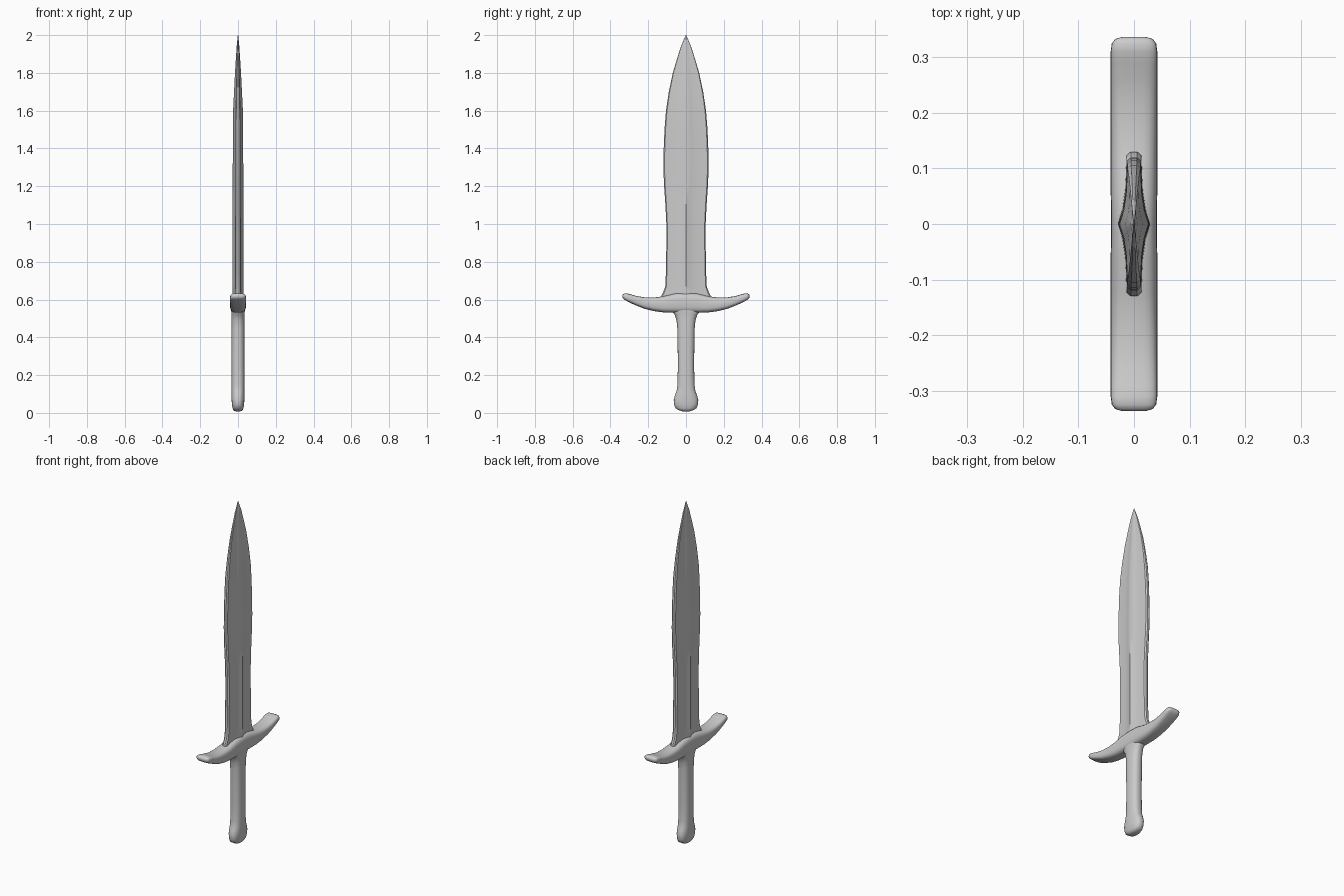
import bpy, bmesh, math


def loft(name, rings, angle):
    # Skin a list of closed rings and cap both ends
    bm = bmesh.new()
    loops = [[bm.verts.new(p) for p in ring] for ring in rings]
    n = len(loops[0])
    for a, b in zip(loops, loops[1:]):
        for i in range(n):
            j = (i + 1) % n
            bm.faces.new((a[i], a[j], b[j], b[i]))
    bm.faces.new(loops[0])
    bm.faces.new(loops[-1])
    bmesh.ops.recalc_face_normals(bm, faces=bm.faces)
    mesh = bpy.data.meshes.new(name)
    bm.to_mesh(mesh)
    bm.free()
    obj = bpy.data.objects.new(name, mesh)
    bpy.context.collection.objects.link(obj)
    bpy.ops.object.select_all(action='DESELECT')
    obj.select_set(True)
    bpy.context.view_layer.objects.active = obj
    bpy.ops.object.shade_smooth_by_angle(angle=math.radians(angle))
    return obj


def rounded(a, b, power, n=24):
    # Superellipse section with half sizes a and b
    pts = []
    for i in range(n):
        t = 2 * math.pi * i / n
        c, s = math.cos(t), math.sin(t)
        pts.append((a * math.copysign(abs(c) ** (2 / power), c),
                    b * math.copysign(abs(s) ** (2 / power), s)))
    return pts


# Leaf-shaped blade: (z, half width, half thickness at ridge)
blade = [(0.59, 0.130, 0.029), (0.62, 0.130, 0.029), (0.64, 0.120, 0.029),
         (0.67, 0.110, 0.029), (0.75, 0.106, 0.029), (0.9, 0.104, 0.029),
         (1.0, 0.104, 0.029), (1.1, 0.109, 0.028), (1.2, 0.116, 0.028),
         (1.3, 0.120, 0.028), (1.4, 0.118, 0.027), (1.5, 0.114, 0.027),
         (1.6, 0.106, 0.026), (1.7, 0.091, 0.021), (1.8, 0.070, 0.016),
         (1.88, 0.046, 0.011), (1.94, 0.027, 0.007), (1.98, 0.010, 0.003),
         (2.0, 0.001, 0.001)]
quarter = [(1, 0), (0.72, 0.22), (0.54, 0.5), (0.45, 0.95), (0.2, 1)]
half = quarter + [(-x, y) for x, y in quarter[:0:-1]]
section = half + [(-x, -y) for x, y in half]
loft("blade", [[(x * t, y * w, z) for x, y in section] for z, w, t in blade], 35)

# Curved crossguard: (y, bottom z, top z, half thickness)
side = [(0.0, 0.53, 0.635, 0.041), (0.06, 0.53, 0.632, 0.042),
        (0.12, 0.532, 0.617, 0.042), (0.17, 0.539, 0.611, 0.042),
        (0.22, 0.551, 0.612, 0.042), (0.26, 0.567, 0.618, 0.042),
        (0.29, 0.580, 0.627, 0.042), (0.31, 0.590, 0.632, 0.042),
        (0.325, 0.599, 0.633, 0.040), (0.333, 0.606, 0.629, 0.034),
        (0.337, 0.613, 0.623, 0.020)]
guard = [(-y, lo, hi, t) for y, lo, hi, t in side[:0:-1]] + side
loft("crossguard", [[(x, y, (lo + hi) / 2 + z)
                     for x, z in rounded(t, (hi - lo) / 2, 3.2)]
                    for y, lo, hi, t in guard], 60)

# Grip flaring into the pommel: (z, half thickness x, half width y)
grip = [(0.008, 0.012, 0.018), (0.013, 0.024, 0.036), (0.025, 0.029, 0.056),
        (0.045, 0.032, 0.064), (0.07, 0.034, 0.065), (0.095, 0.034, 0.058),
        (0.115, 0.034, 0.050), (0.15, 0.034, 0.045), (0.25, 0.034, 0.043),
        (0.35, 0.034, 0.044), (0.45, 0.034, 0.046), (0.49, 0.034, 0.050),
        (0.52, 0.034, 0.060), (0.54, 0.036, 0.078), (0.56, 0.036, 0.085)]
loft("grip_and_pommel", [[(x, y, z) for x, y in rounded(a, b, 2.5)]
                         for z, a, b in grip], 60)
